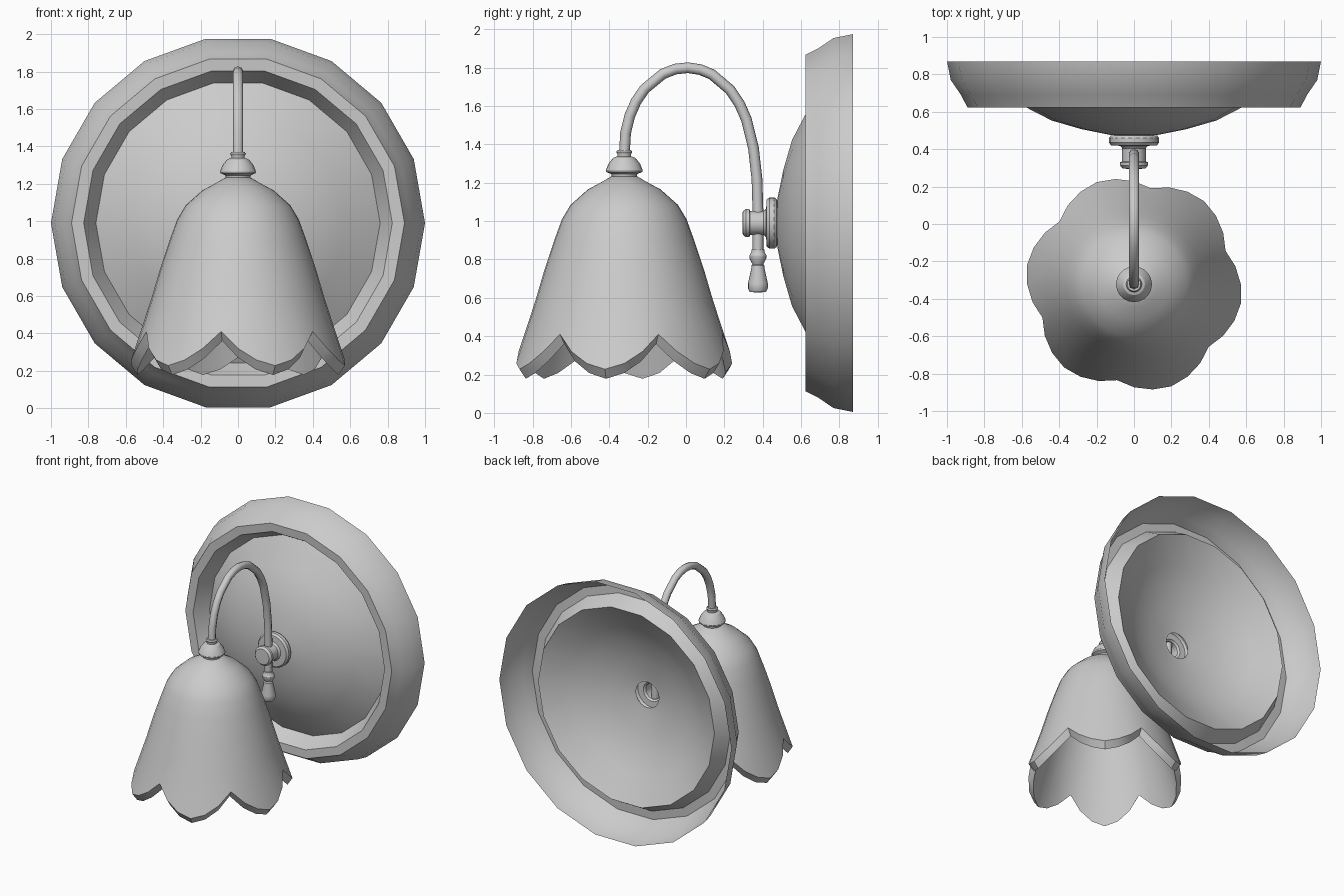
import bpy, bmesh
from math import sin, cos, radians, pi

if "Cube" in bpy.data.objects:
    bpy.data.objects.remove(bpy.data.objects["Cube"])

ZC = 0.99       # height of the wall plate centre
SHADE_Y = -0.322
ARM_Y = 0.375


def finish(obj, angle=30):
    bpy.ops.object.select_all(action='DESELECT')
    obj.select_set(True)
    bpy.context.view_layer.objects.active = obj
    bpy.ops.object.shade_smooth_by_angle(angle=radians(angle))


def skin(name, rings, angle=30):
    """Join equal-length rings of points; a single-point ring becomes a pole."""
    bm = bmesh.new()
    rows = [[bm.verts.new(p) for p in ring] for ring in rings]
    for a, b in zip(rows, rows[1:]):
        n = max(len(a), len(b))
        for i in range(n):
            j = (i + 1) % n
            if len(a) == 1:
                bm.faces.new((a[0], b[i], b[j]))
            elif len(b) == 1:
                bm.faces.new((a[i], a[j], b[0]))
            else:
                bm.faces.new((a[i], a[j], b[j], b[i]))
    bmesh.ops.recalc_face_normals(bm, faces=bm.faces)
    mesh = bpy.data.meshes.new(name)
    bm.to_mesh(mesh)
    bm.free()
    obj = bpy.data.objects.new(name, mesh)
    bpy.context.collection.objects.link(obj)
    finish(obj, angle)
    return obj


def lathe(name, profile, sides, axis, centre, angle=30):
    """Revolve (radius, position along axis) pairs about the y or z axis."""
    rings = []
    for r, h in profile:
        ring = []
        for i in range(sides if r > 0 else 1):
            t = 2 * pi * i / sides
            u, v = r * cos(t), r * sin(t)
            if axis == 'y':
                ring.append((centre[0] + u, h, centre[1] + v))
            else:
                ring.append((centre[0] + u, centre[1] + v, h))
        rings.append(ring)
    return skin(name, rings, angle)


# Wall plate: open-backed sheet with stepped rim and shallow dome
lathe("wall_plate", [
    (1.0, 0.87), (0.98, 0.77), (0.925, 0.69), (0.89, 0.622),
    (0.825, 0.625), (0.76, 0.735), (0.57, 0.62), (0.44, 0.553),
    (0.28, 0.507), (0.13, 0.477), (0.10, 0.474)], 18, 'y', (0, ZC))

# Hollow boss holding the arm
lathe("wall_boss", [
    (0.10, 0.475), (0.125, 0.473), (0.134, 0.46), (0.134, 0.435),
    (0.122, 0.42), (0.075, 0.418), (0.063, 0.405), (0.063, 0.335),
    (0.074, 0.33), (0.074, 0.312), (0.06, 0.296), (0, 0.294)],
    20, 'y', (0, ZC))

# Curved arm tube
path = [(0.375, 0.82), (0.375, 1.06), (0.37, 1.22), (0.352, 1.38), (0.315, 1.53),
        (0.28, 1.61), (0.23, 1.685), (0.135, 1.765), (0.075, 1.79), (0.01, 1.80),
        (-0.055, 1.793), (-0.12, 1.768), (-0.215, 1.69), (-0.26, 1.625),
        (-0.293, 1.55), (-0.315, 1.46), (SHADE_Y, 1.34)]
curve = bpy.data.curves.new("arm", 'CURVE')
curve.dimensions = '3D'
curve.bevel_depth = 0.028
curve.bevel_resolution = 2
curve.use_fill_caps = True
spline = curve.splines.new('POLY')
spline.points.add(len(path) - 1)
for pt, (y, z) in zip(spline.points, path):
    pt.co = (0, y, z, 1)
arm = bpy.data.objects.new("arm", curve)
bpy.context.collection.objects.link(arm)
bpy.ops.object.select_all(action='DESELECT')
arm.select_set(True)
bpy.context.view_layer.objects.active = arm
bpy.ops.object.convert(target='MESH')
finish(bpy.context.view_layer.objects.active, 50)

# Hanging knob under the arm
lathe("arm_knob", [
    (0, 0.855), (0.034, 0.852), (0.034, 0.84), (0.045, 0.82), (0.044, 0.805),
    (0.028, 0.775), (0.034, 0.768), (0.034, 0.755), (0.052, 0.675),
    (0.052, 0.65), (0.042, 0.63), (0, 0.628)], 16, 'z', (0, ARM_Y))

# Turned cap above the shade
lathe("shade_cap", [
    (0, 1.37), (0.036, 1.37), (0.042, 1.36), (0.036, 1.348), (0.036, 1.338),
    (0.058, 1.33), (0.082, 1.30), (0.096, 1.267), (0.094, 1.257),
    (0.068, 1.245), (0.064, 1.225), (0, 1.225)], 20, 'z', (0, SHADE_Y))

# Bell shade: six scalloped petals, 36 columns, thick lip
bell = [(0.03, 1.236), (0.07, 1.232), (0.125, 1.20), (0.19, 1.165), (0.28, 1.085),
        (0.325, 1.01), (0.365, 0.90), (0.415, 0.75), (0.465, 0.58)]
scallop = [0.41, 0.32, 0.258, 0.228, 0.258, 0.32]
WALL = 0.035


def shade_ring(point):
    ring = []
    for i in range(36):
        t = radians(10 * i)
        r, z = point(i)
        ring.append((r * cos(t), SHADE_Y + r * sin(t), z))
    return ring


def lip(i, dr=0.0, dz=0.0):
    z = scallop[(i - 2) % 6]
    return 0.465 + 0.33 * (0.58 - z) - dr, z - dz


rings = [shade_ring(lambda i, p=p: p) for p in bell]
rings.append(shade_ring(lip))
rings.append(shade_ring(lambda i: lip(i, WALL, 0.05)))
rings += [shade_ring(lambda i, p=p: (p[0] - WALL, p[1] - 0.02)) for p in reversed(bell[1:])]
skin("bell_shade", rings, 35)
